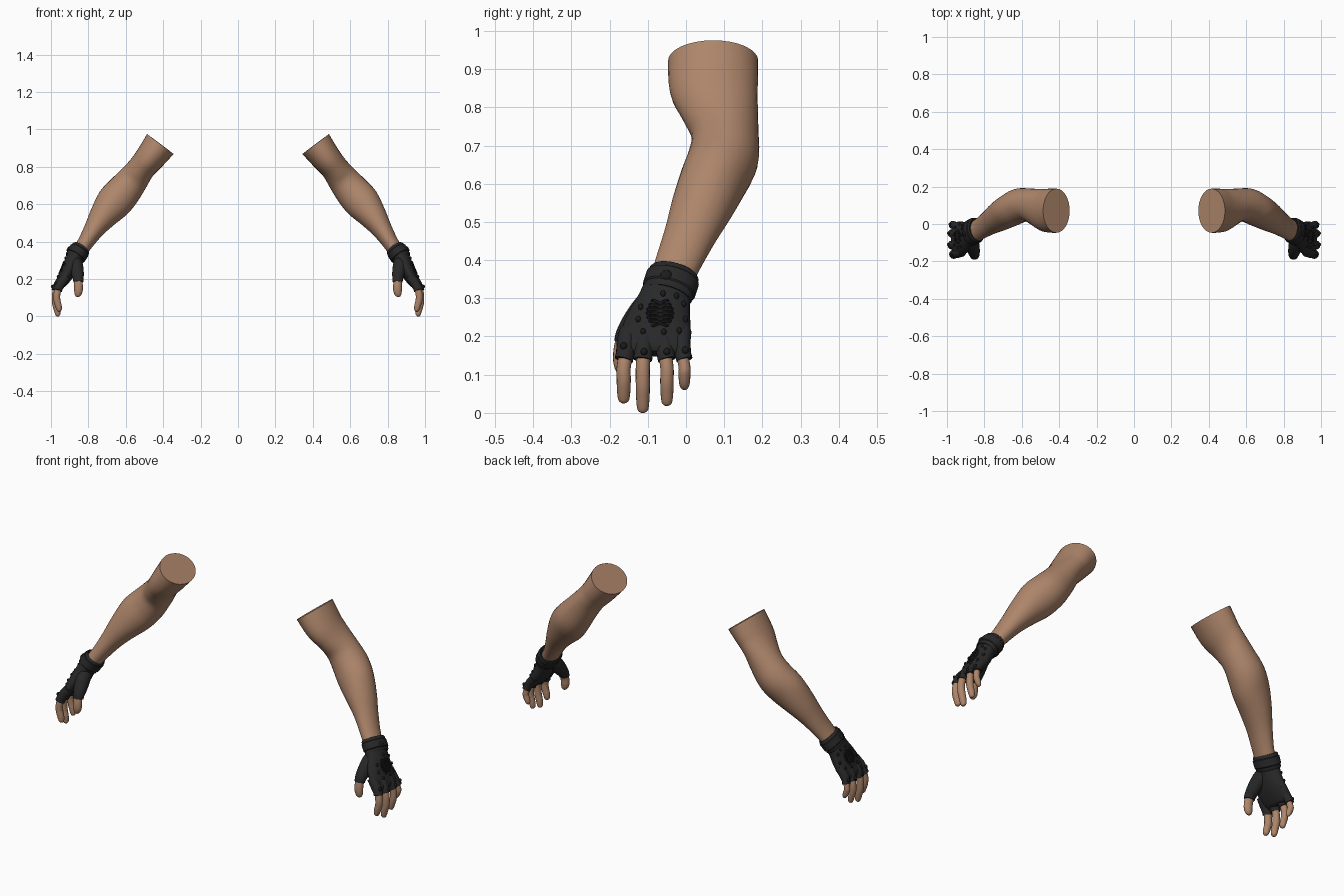
import bpy, bmesh, math
from mathutils import Vector
from mathutils.bvhtree import BVHTree

if "Cube" in bpy.data.objects:
    bpy.data.objects.remove(bpy.data.objects["Cube"])


def material(name, rgb):
    m = bpy.data.materials.new(name)
    m.diffuse_color = (*rgb, 1)
    m.use_nodes = True
    m.node_tree.nodes["Principled BSDF"].inputs["Base Color"].default_value = m.diffuse_color
    return m


SKIN = material("skin", (0.42, 0.235, 0.145))
LEATHER = material("black leather", (0.021, 0.021, 0.022))
METAL = material("dark studs", (0.011, 0.011, 0.012))


def finish(name, bm, mat, angle=40):
    """Turn a bmesh into a smooth object mirrored to the other arm."""
    bmesh.ops.recalc_face_normals(bm, faces=bm.faces)
    me = bpy.data.meshes.new(name)
    bm.to_mesh(me)
    bm.free()
    me.materials.append(mat)
    ob = bpy.data.objects.new(name, me)
    bpy.context.collection.objects.link(ob)
    bpy.ops.object.select_all(action='DESELECT')
    ob.select_set(True)
    bpy.context.view_layer.objects.active = ob
    bpy.ops.object.shade_smooth_by_angle(angle=math.radians(angle))
    mod = ob.modifiers.new("other_arm", 'MIRROR')
    mod.use_axis = (True, False, False)
    mod.use_mirror_merge = False
    return ob


def spline(st, sub):
    """Catmull-Rom interpolation of (x, y, z, thickness, width) stations."""
    if sub == 1:
        return st
    out = []
    for i in range(len(st) - 1):
        q = [st[max(i - 1, 0)], st[i], st[i + 1], st[min(i + 2, len(st) - 1)]]
        for k in range(sub):
            t = k / sub
            out.append([0.5 * (2 * b + (c - a) * t + (2 * a - 5 * b + 4 * c - d) * t * t
                               + (3 * b - a - 3 * c + d) * t ** 3) for a, b, c, d in zip(*q)])
    return out + [list(st[-1])]


def tube(bm, stations, n=24, sub=4, cap_start=True, cap_end=True, axis=None):
    st = spline(stations, sub)
    pts = [Vector(s[:3]) for s in st]
    rings = []
    for i, s in enumerate(st):
        t = Vector(axis) if axis else pts[min(i + 1, len(pts) - 1)] - pts[max(i - 1, 0)]
        t.normalize()
        v = Vector((0, 1, 0))
        v = (v - t * v.dot(t)).normalized()
        u = v.cross(t)
        rings.append([bm.verts.new(pts[i] + u * s[3] * math.cos(a) + v * s[4] * math.sin(a))
                      for a in (2 * math.pi * k / n for k in range(n))])
    for a, b in zip(rings, rings[1:]):
        for k in range(n):
            bm.faces.new((a[k], a[(k + 1) % n], b[(k + 1) % n], b[k]))
    if cap_start:
        bm.faces.new(rings[0])
    if cap_end:
        bm.faces.new(rings[-1])


# Arm: open at the shoulder end, hidden in the cuff at the wrist
bm = bmesh.new()
tube(bm, [(.415, .071, .922, .089, .118), (.468, .073, .852, .080, .116),
          (.515, .088, .795, .074, .102), (.562, .102, .732, .083, .088),
          (.613, .098, .668, .093, .092), (.665, .072, .608, .095, .088),
          (.722, .040, .535, .075, .080), (.770, .010, .465, .055, .068),
          (.815, -.020, .395, .043, .060), (.852, -.042, .340, .040, .055)],
     n=32, cap_end=False)
arm = finish("arm", bm, SKIN)

# Glove palm
bm = bmesh.new()
tube(bm, [(.862, -.045, .335, .044, .062), (.885, -.058, .290, .043, .070),
          (.906, -.070, .245, .041, .084), (.932, -.080, .200, .034, .093),
          (.955, -.085, .168, .026, .094), (.962, -.086, .155, .016, .085)], n=32)
hull = BVHTree.FromBMesh(bm)
finish("glove_palm", bm, LEATHER)

# Cuff with rolled rims, and the strap round it
AX = (.54, -.27, -.80)


def band(name, t0, t1, ru, rv, mat):
    base, d = Vector((.838, -.030, .367)), Vector((.037, -.018, -.055))
    b = bmesh.new()
    tube(b, [(*(base + d * (t0 + (t1 - t0) * f)), ru + e, rv + e)
             for f, e in ((.1, -.012), (0, -.004), (.08, 0), (.92, 0), (1, -.004), (.95, -.014))],
         n=32, sub=1, axis=AX)
    return finish(name, b, mat)


band("cuff", 0, 1.1, .052, .067, LEATHER)
band("strap", .22, .85, .056, .071, LEATHER)

# Fingers and their cut-off glove sleeves: y at the knuckle, y at the tip, tip height, radius
sleeves = bmesh.new()
fingers = bmesh.new()
for y0, y1, z1, r, dx in ((-.155, -.163, .025, .0185, -.008), (-.110, -.113, .0, .0185, 0),
                          (-.057, -.050, .018, .0175, 0), (-.012, -.004, .060, .0155, -.003)):
    L = .15 - z1
    tube(fingers, [(.965 + dx, y0, .165, r, r), (.976 + dx, y1, .12, r, r),
                   (.976 + dx, y1, z1 + L * .5, r, r), (.968 + dx, y1, z1 + L * .26, r * .95, r * .95),
                   (.963 + dx, y1, z1 + .010, r * .72, r * .78),
                   (.961 + dx, y1, z1 + .003, r * .42, r * .46), (.960 + dx, y1, z1, r * .1, r * .1)], n=16)
    R = r + .006
    tube(sleeves, [(.925 + dx, y0 + .005, .215, R, R), (.950 + dx, y0, .185, R + .002, R + .002),
                   (.968 + dx, (y0 + y1) / 2, .155, R, R), (.973 + dx, y1, .139, R, R),
                   (.972 + dx, y1, .141, r - .003, r - .003)], n=16, sub=1)

# Thumb and its sleeve
tube(fingers, [(.855, -.160, .205, .023, .020), (.853, -.170, .170, .023, .019),
               (.853, -.172, .140, .023, .019), (.856, -.172, .118, .018, .015),
               (.857, -.172, .107, .010, .009), (.857, -.172, .104, .002, .002)], n=16)
tube(sleeves, [(.872, -.065, .310, .030, .032), (.866, -.100, .275, .037, .040),
               (.858, -.138, .230, .034, .034), (.854, -.158, .203, .029, .027),
               (.853, -.164, .184, .027, .024)], n=20, sub=3)
hull2 = BVHTree.FromBMesh(sleeves)
finish("fingers", fingers, SKIN)
finish("finger_sleeves", sleeves, LEATHER)


def back_of_hand(y, z):
    """Outermost point and normal on the glove at this y and z."""
    hits = [h.ray_cast(Vector((2, y, z)), Vector((-1, 0, 0))) for h in (hull, hull2)]
    hits = [h for h in hits if h[0]]
    if not hits:
        return Vector((.95, y, z)), Vector((1, 0, 0))
    p, nrm = max(hits, key=lambda h: h[0].x)[:2]
    return p, (nrm if nrm.x > 0 else -nrm)


def stud(bm, p, nrm, r, h):
    before = set(bm.verts)
    bmesh.ops.create_uvsphere(bm, u_segments=10, v_segments=6, radius=1)
    rot = nrm.to_track_quat('Z', 'Y')
    for v in bm.verts:
        if v not in before:
            v.co = p + rot @ Vector((v.co.x * r, v.co.y * r, v.co.z * h))


# Studs around the back of the hand and on the knuckles
bm = bmesh.new()
for y, z in ((-.118, .277), (-.060, .312), (-.025, .306), (-.006, .285), (-.002, .245),
             (-.018, .215), (-.125, .245), (-.112, .213), (-.058, .212)):
    p, nrm = back_of_hand(y, z)
    stud(bm, p, nrm, .007, .009)
for y, z in ((-.163, .175), (-.110, .160), (-.050, .160), (-.002, .164)):
    p, nrm = back_of_hand(y, z)
    stud(bm, p, nrm, .009, .010)
finish("studs", bm, METAL)

# Strap button
bm = bmesh.new()
stud(bm, Vector((.907, -.052, .362)), Vector((.84, -.05, .53)), .015, .006)
finish("strap_button", bm, METAL)

# Raised wavy cord ornament draped over the back of the hand
bm = bmesh.new()
for phase in (0, math.pi):
    path = []
    for i in range(73):
        f = i / 72
        y = -.068 + (.020 + .014 * math.sin(math.pi * f)) * math.cos(f * 6 * math.pi + phase)
        z = .292 - .062 * f + .004 * math.sin(f * 12 * math.pi)
        p, nrm = back_of_hand(y, z)
        path.append(p + nrm * .002)
    rings = []
    for i, p in enumerate(path):
        t = (path[min(i + 1, 72)] - path[max(i - 1, 0)]).normalized()
        u = t.cross(Vector((1, 0, 0))).normalized()
        w = t.cross(u)
        rings.append([bm.verts.new(p + (u * math.cos(k * math.pi / 3) + w * math.sin(k * math.pi / 3)) * .004)
                      for k in range(6)])
    for a, b in zip(rings, rings[1:]):
        for k in range(6):
            bm.faces.new((a[k], a[(k + 1) % 6], b[(k + 1) % 6], b[k]))
    bm.faces.new(rings[0])
    bm.faces.new(rings[-1])
finish("cord_ornament", bm, METAL, 60)
